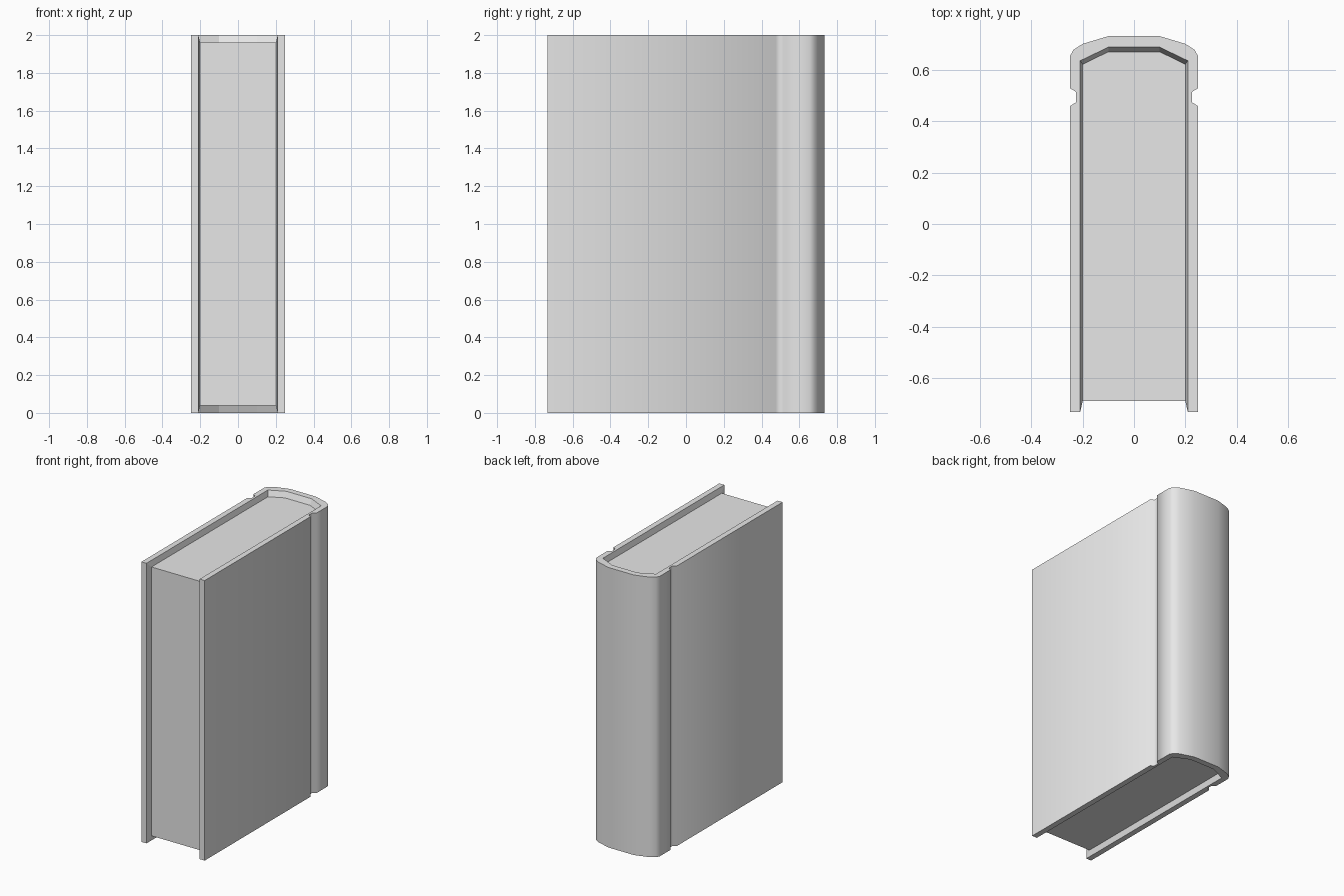
import bpy
import bmesh

cube = bpy.data.objects.get("Cube")
if cube:
    bpy.data.objects.remove(cube, do_unlink=True)

HEIGHT, LIP = 2.0, 0.04

# Half outlines seen from above, running from the open edge to the spine
COVER = [(0.25, -0.733), (0.25, 0.46), (0.226, 0.475), (0.226, 0.515), (0.25, 0.53),
         (0.25, 0.655), (0.236, 0.68), (0.2, 0.703), (0.1, 0.733)]
RIM = [(0.21, -0.733), (0.21, 0.637), (0.1, 0.69)]
PAGES = [(0.2, -0.69), (0.2, 0.623), (0.1, 0.672)]

grey = bpy.data.materials.new("plain grey")
grey.use_nodes = True
grey.diffuse_color = (0.8, 0.8, 0.8, 1)
grey.node_tree.nodes["Principled BSDF"].inputs["Base Color"].default_value = grey.diffuse_color

bm = bmesh.new()


def outline(half, z):
    """Mirror a half outline across x and place it at one height."""
    points = half + [(-x, y) for x, y in reversed(half)]
    return [bm.verts.new((x, y, z)) for x, y in points]


def strip(a, b, smooth=False):
    """Join two matching outlines with a row of quads."""
    for i in range(len(a) - 1):
        face = bm.faces.new((a[i], a[i + 1], b[i + 1], b[i]))
        face.smooth = smooth


cover, rim, pages = [[outline(half, z) for z in levels] for half, levels in (
    (COVER, (0, HEIGHT)), (RIM, (0, HEIGHT)), (PAGES, (LIP, HEIGHT - LIP)))]

# Cover boards and rounded spine
strip(*cover, smooth=True)

# Cover rims, sloping lips and page ends, bottom then top
for c, r, p in zip(cover, rim, pages):
    bm.faces.new(c + r[::-1])
    strip(r, p)
    bm.faces.new(p)

# Open edge: board edges, inner slopes and the page front
for end in (0, -1):
    for inner, outer in ((rim, cover), (pages, rim)):
        bm.faces.new((outer[0][end], outer[1][end], inner[1][end], inner[0][end]))
bm.faces.new((pages[0][0], pages[0][-1], pages[1][-1], pages[1][0]))

bmesh.ops.recalc_face_normals(bm, faces=bm.faces)
mesh = bpy.data.meshes.new("book")
bm.to_mesh(mesh)
bm.free()
mesh.materials.append(grey)
book = bpy.data.objects.new("book", mesh)
bpy.context.collection.objects.link(book)
